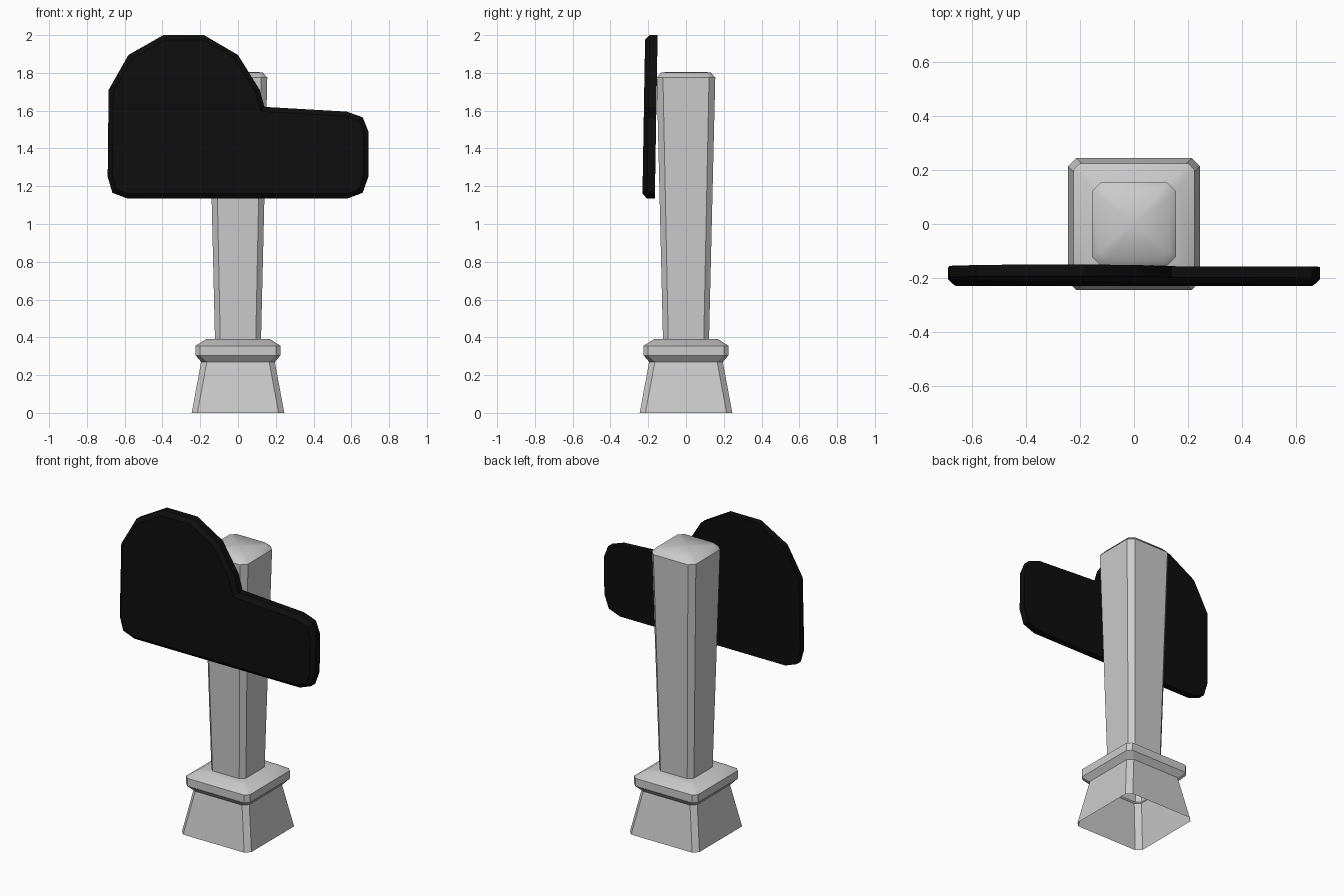
import bpy
import bmesh
import math
from mathutils import Vector

cube = bpy.data.objects.get("Cube")
if cube:
    bpy.data.objects.remove(cube, do_unlink=True)


def material(name, value):
    m = bpy.data.materials.new(name)
    m.use_nodes = True
    colour = (value, value, value, 1)
    m.diffuse_color = colour
    m.node_tree.nodes["Principled BSDF"].inputs["Base Color"].default_value = colour
    return m


stone = material("light grey stone", 0.6)
black = material("black sign", 0.004)


def finish(name, bm, mat, angle):
    mesh = bpy.data.meshes.new(name)
    bm.to_mesh(mesh)
    bm.free()
    mesh.materials.append(mat)
    ob = bpy.data.objects.new(name, mesh)
    bpy.context.collection.objects.link(ob)
    bpy.ops.object.select_all(action="DESELECT")
    ob.select_set(True)
    bpy.context.view_layer.objects.active = ob
    bpy.ops.object.shade_smooth_by_angle(angle=math.radians(angle))
    return ob


def square_ring(bm, half, cut, z):
    """Square with clipped corners, counter-clockwise from above."""
    ring = []
    for i in range(4):
        a = i * math.pi / 2
        for x, y in ((half, half - cut), (half - cut, half)):
            ring.append(bm.verts.new((x * math.cos(a) - y * math.sin(a),
                                      x * math.sin(a) + y * math.cos(a), z)))
    return ring


def loft(name, levels, angle, apex=None):
    bm = bmesh.new()
    rings = [square_ring(bm, *level) for level in levels]
    for low, high in zip(rings, rings[1:]):
        for i in range(8):
            j = (i + 1) % 8
            bm.faces.new((low[i], low[j], high[j], high[i]))
    if apex:
        tip = bm.verts.new((0, 0, apex))
        for i in range(8):
            bm.faces.new((rings[-1][i], rings[-1][(i + 1) % 8], tip))
    return finish(name, bm, stone, angle)


# Post: open flared foot, collar, softly rounded ledge, shaft and cap
loft("foot", [(0.245, 0.03, 0), (0.195, 0.03, 0.27)], 20)
loft("collar", [(0.195, 0.03, 0.27), (0.225, 0.025, 0.305), (0.225, 0.025, 0.355)], 20)
loft("collar_ledge", [(0.225, 0.025, 0.355), (0.17, 0.025, 0.39), (0.12, 0.03, 0.392)], 80)
loft("shaft", [(0.122, 0.028, 0.39), (0.155, 0.033, 1.775)], 20)
loft("cap", [(0.155, 0.033, 1.775), (0.13, 0.03, 1.803)], 80, apex=1.806)

# Sign board: outline extruded forward, with a bevelled front rim
outline = [(-0.69, 1.25), (-0.665, 1.165), (-0.585, 1.135), (0.58, 1.135),
           (0.66, 1.165), (0.69, 1.25), (0.69, 1.49), (0.66, 1.565),
           (0.575, 1.595), (0.14, 1.62), (0.115, 1.71), (0, 1.895),
           (-0.18, 2), (-0.395, 2), (-0.58, 1.895), (-0.685, 1.71)]


def lean(z):
    return -0.165 + (z - 1.135) * 0.017


bm = bmesh.new()
back = bm.faces.new([bm.verts.new((x, lean(z), z)) for x, z in outline])
front = bmesh.ops.extrude_face_region(bm, geom=[back], use_keep_orig=True)["geom"]
bmesh.ops.translate(bm, verts=[g for g in front if isinstance(g, bmesh.types.BMVert)],
                    vec=Vector((0, -0.042, 0)))
bmesh.ops.recalc_face_normals(bm, faces=bm.faces[:])
face = [g for g in front if isinstance(g, bmesh.types.BMFace)]
bmesh.ops.inset_region(bm, faces=face, thickness=0.025, depth=0.024, use_even_offset=True)
finish("sign_board", bm, black, 30)
